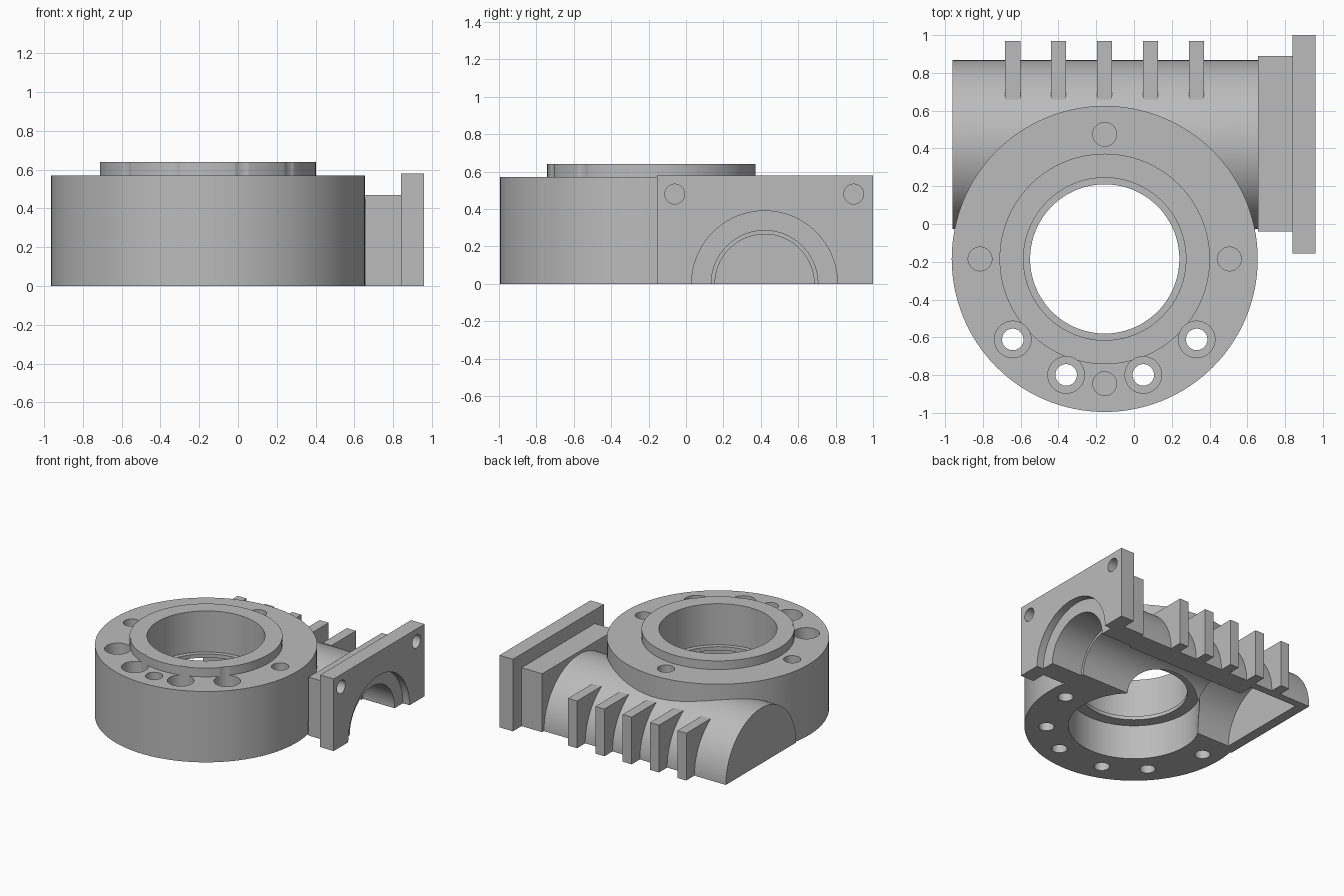
import bpy
import math
from mathutils import Vector

if "Cube" in bpy.data.objects:
    bpy.data.objects.remove(bpy.data.objects["Cube"], do_unlink=True)

grey = bpy.data.materials.new("cast_grey")
grey.use_nodes = True
grey.diffuse_color = (0.5, 0.5, 0.5, 1)
grey.node_tree.nodes["Principled BSDF"].inputs["Base Color"].default_value = (0.5, 0.5, 0.5, 1)

CX, CY = -0.155, -0.185      # wheel axis
SY = 0.42                    # shaft axis
BELOW = -0.3                 # parts run below the split plane, then get trimmed


def finish(name):
    obj = bpy.context.object
    obj.name = name
    obj.data.materials.append(grey)
    return obj


def upright(name, r, z0, z1, x=CX, y=CY, sides=128):
    bpy.ops.mesh.primitive_cylinder_add(vertices=sides, radius=r, depth=z1 - z0,
                                        location=(x, y, (z0 + z1) / 2))
    return finish(name)


def lengthwise(name, r, x0, x1, y=SY, z=0, sides=128):
    bpy.ops.mesh.primitive_cylinder_add(vertices=sides, radius=r, depth=x1 - x0,
                                        location=((x0 + x1) / 2, y, z),
                                        rotation=(0, math.pi / 2, 0))
    return finish(name)


def box(name, lo, hi):
    lo, hi = Vector(lo), Vector(hi)
    bpy.ops.mesh.primitive_cube_add(size=1, location=(lo + hi) / 2)
    bpy.context.object.scale = hi - lo
    bpy.ops.object.transform_apply(location=False, rotation=False, scale=True)
    return finish(name)


def combine(target, tool, operation):
    mod = target.modifiers.new(operation.lower(), "BOOLEAN")
    mod.operation = operation
    mod.solver = "EXACT"
    mod.object = tool
    bpy.ops.object.select_all(action="DESELECT")
    bpy.context.view_layer.objects.active = target
    target.select_set(True)
    bpy.ops.object.modifier_apply(modifier=mod.name)
    bpy.data.objects.remove(tool, do_unlink=True)


# Solid masses: round wheel housing, shaft tube, neck and end flange
housing = upright("gear_housing", 0.81, BELOW, 0.57)
solids = [
    upright("raised_boss", 0.557, 0.4, 0.64),
    lengthwise("shaft_tube", 0.447, -0.962, 0.72),
    box("flange_neck", (0.657, -0.04, BELOW), (0.88, 0.89, 0.47)),
    box("flange_plate", (0.84, -0.155, BELOW), (0.96, 1.0, 0.58)),
]
# Cooling ribs along the back of the tube
for i in range(5):
    x = -0.642 + i * 0.243
    solids.append(box("rib", (x - 0.04, 0.66, BELOW), (x + 0.04, 0.97, 0.38)))
for part in solids:
    combine(housing, part, "UNION")

# Wheel bore with an inner lip, and the stepped shaft bore
cutters = [
    upright("upper_bore", 0.43, 0.31, 0.8),
    upright("lip_bore", 0.395, 0.2, 0.4),
    upright("lower_bore", 0.485, BELOW - 0.1, 0.28),
    lengthwise("shaft_bore", 0.265, -0.6, 1.0),
    lengthwise("seal_bore", 0.285, 0.62, 1.01),
    lengthwise("flange_recess", 0.39, 0.9, 1.02),
    lengthwise("far_bearing_pocket", 0.385, -0.88, -0.45),
]
# Counterbored bolt holes on the front arc
for angle in (-48.8, -18.4, 18.4, 48.8):
    a = math.radians(angle)
    x, y = CX + 0.647 * math.sin(a), CY - 0.647 * math.cos(a)
    cutters.append(upright("bolt_hole", 0.057, -0.5, 0.7, x, y, 48))
    cutters.append(upright("bolt_counterbore", 0.097, 0.32, 0.71, x, y, 48))
# Blind holes at the quarters, above and below
for k in range(4):
    a = k * math.pi / 2
    x, y = CX + 0.66 * math.cos(a), CY + 0.66 * math.sin(a)
    cutters.append(upright("blind_hole", 0.063, 0.42, 0.7, x, y, 48))
    if k % 2 == 0:
        cutters.append(upright("lower_blind_hole", 0.057, -0.5, 0.2, x, y, 48))
# Flange bolt holes, stopping at the neck
for y in (-0.06, 0.897):
    cutters.append(lengthwise("flange_hole", 0.053, 0.84, 1.1, y, 0.48, 48))
# Flat split plane underneath
cutters.append(box("split_plane", (-2, -2, -1), (2, 2, 0)))
for tool in cutters:
    combine(housing, tool, "DIFFERENCE")

# One grey material, crisp edges on smooth rounds
housing.data.materials.clear()
housing.data.materials.append(grey)
for poly in housing.data.polygons:
    poly.material_index = 0
bpy.ops.object.select_all(action="DESELECT")
bpy.context.view_layer.objects.active = housing
housing.select_set(True)
bpy.ops.object.shade_smooth_by_angle(angle=math.radians(30))
